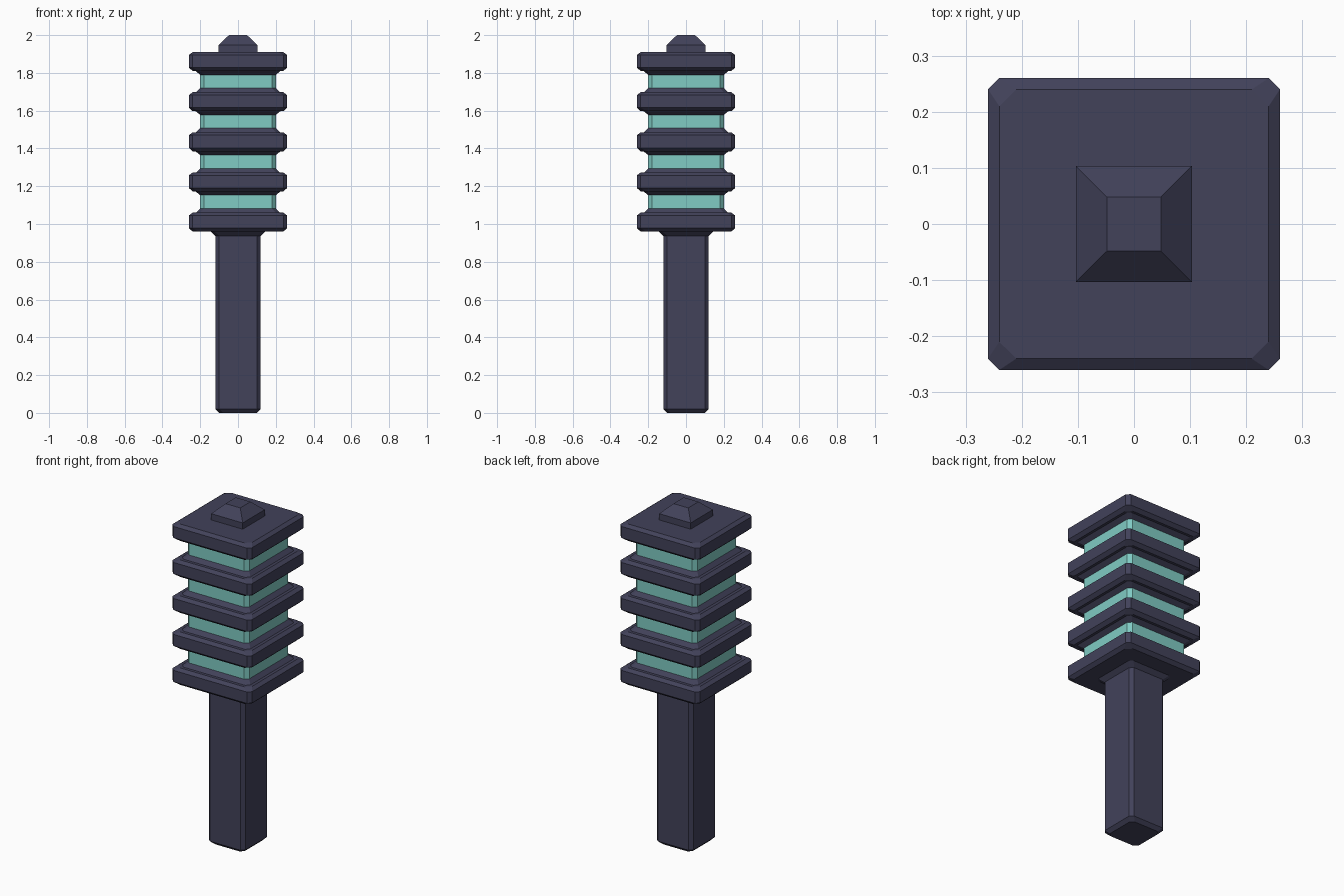
import bpy, bmesh

if "Cube" in bpy.data.objects:
    bpy.data.objects.remove(bpy.data.objects["Cube"])


def material(name, color):
    m = bpy.data.materials.new(name)
    m.diffuse_color = (*color, 1)
    m.use_nodes = True
    m.node_tree.nodes["Principled BSDF"].inputs["Base Color"].default_value = m.diffuse_color
    return m


DARK = material("dark_metal", (0.054, 0.054, 0.102))
GLASS = material("teal_glass", (0.216, 0.597, 0.552))


def outline(half, cut):
    """Square outline, with clipped corners when cut > 0."""
    h, c = half, half - cut
    if cut == 0:
        return [(h, -h), (h, h), (-h, h), (-h, -h)]
    return [(h, -c), (h, c), (c, h), (-c, h), (-h, c), (-h, -c), (-c, -h), (c, -h)]


def loft(name, rings, mat, z=0.0):
    """Stack of square rings (half width, corner cut, height), capped at both ends."""
    bm = bmesh.new()
    loops = [[bm.verts.new((x, y, z + h)) for x, y in outline(half, cut)]
             for half, cut, h in rings]
    n = len(loops[0])
    for a, b in zip(loops, loops[1:]):
        for i in range(n):
            j = (i + 1) % n
            bm.faces.new((a[i], a[j], b[j], b[i]))
    bm.faces.new(loops[0][::-1])
    bm.faces.new(loops[-1])
    bmesh.ops.recalc_face_normals(bm, faces=bm.faces)
    mesh = bpy.data.meshes.new(name)
    bm.to_mesh(mesh)
    bm.free()
    mesh.materials.append(mat)
    obj = bpy.data.objects.new(name, mesh)
    bpy.context.collection.objects.link(obj)
    return obj


FIRST, STEP, COUNT = 0.96, 0.2125, 5

# Handle post with a flared neck under the first plate
loft("post", [(0.10, 0.02, 0), (0.12, 0.02, 0.02), (0.12, 0.02, 0.937),
              (0.145, 0.02, FIRST)], DARK)

# Plates with bevelled rims; sloped collars where they meet the glass
for i in range(COUNT):
    rings = [(0.24, 0.03, 0), (0.26, 0.02, 0.018), (0.26, 0.02, 0.085), (0.24, 0.03, 0.10)]
    if i > 0:
        rings = [(0.20, 0.02, -0.02), (0.225, 0.02, 0)] + rings
    if i < COUNT - 1:
        rings += [(0.222, 0.02, 0.10), (0.20, 0.02, 0.122)]
    loft(f"plate_{i + 1}", rings, DARK, FIRST + i * STEP)

# Glass bands between the plates
for i in range(COUNT - 1):
    loft(f"glass_band_{i + 1}", [(0.20, 0.02, 0.122), (0.20, 0.02, STEP - 0.02)],
         GLASS, FIRST + i * STEP)

# Top knob
loft("top_knob", [(0.103, 0, 1.91), (0.103, 0, 1.947), (0.048, 0, 2.0)], DARK)
